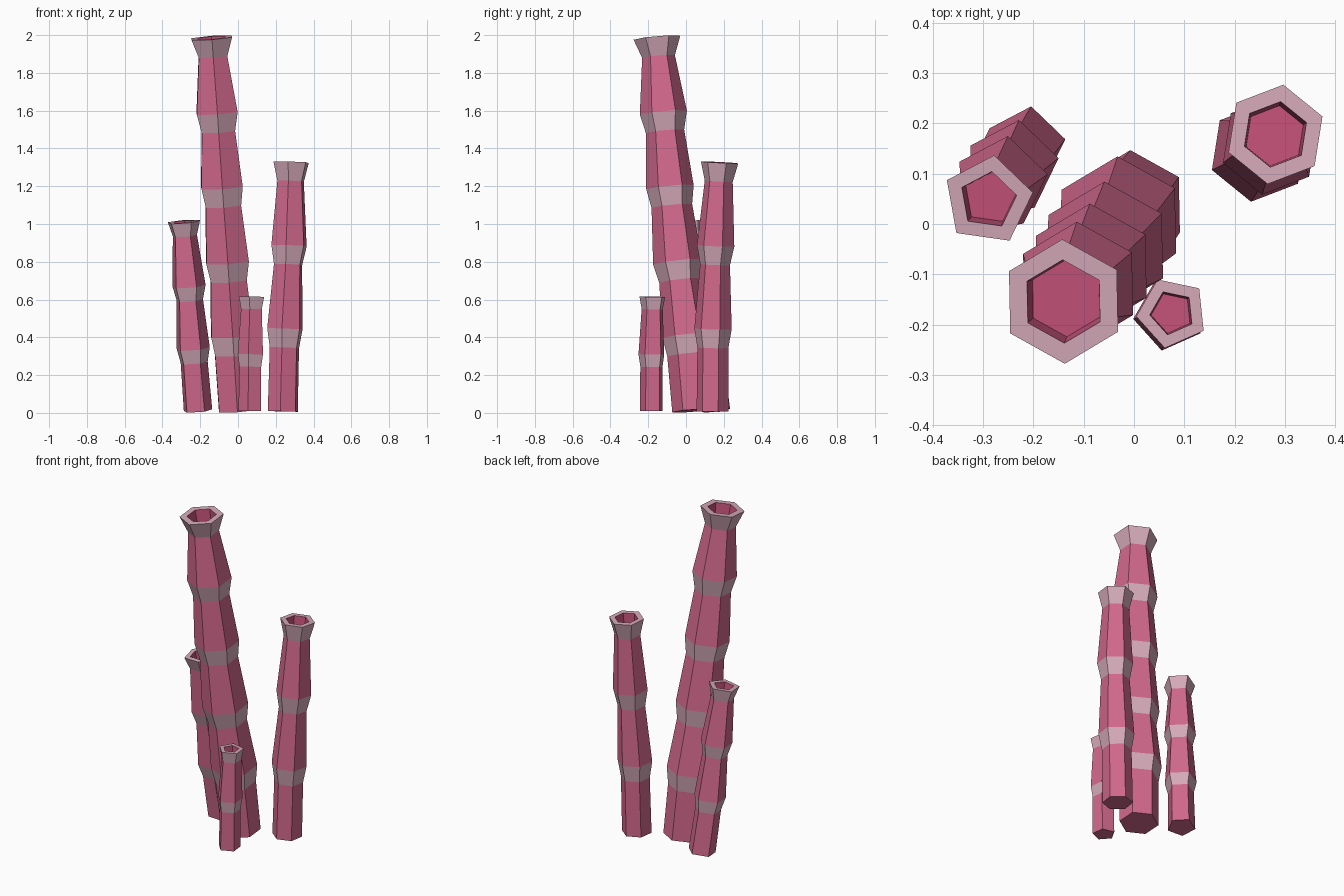
import bpy, bmesh, math
from mathutils import Vector

if "Cube" in bpy.data.objects:
    bpy.data.objects.remove(bpy.data.objects["Cube"])


def material(name, rgb):
    m = bpy.data.materials.new(name)
    m.diffuse_color = (*rgb, 1)
    m.use_nodes = True
    m.node_tree.nodes["Principled BSDF"].inputs["Base Color"].default_value = m.diffuse_color
    return m


PINK = material("pink", (0.64, 0.14, 0.26))
PALE = material("pale pink", (0.66, 0.40, 0.48))
DEEP = material("deep pink", (0.56, 0.085, 0.19))


def tube(name, sides, angle, knots, neck, band, hole, depth):
    """Jointed tube. knots: (x, y, z, radius) of the base, each flared joint and the rim.
    neck: narrow radius under each flare, band: flare height."""
    bm = bmesh.new()
    pts = [Vector(k[:3]) for k in knots]

    def ring(c, d, r):
        q = Vector((0, 0, 1)).rotation_difference(d)
        vs = []
        for i in range(sides):
            a = math.radians(angle) + i * math.tau / sides
            vs.append(bm.verts.new(c + q @ Vector((r * math.cos(a), r * math.sin(a), 0))))
        return vs

    def bridge(a, b, mat):
        for i in range(sides):
            j = (i + 1) % sides
            bm.faces.new((a[i], a[j], b[j], b[i])).material_index = mat

    # closed foot
    prev = ring(pts[0], (pts[1] - pts[0]).normalized(), knots[0][3])
    bm.faces.new(prev[::-1]).material_index = 0
    # tapering segment followed by a pale flare
    for i in range(1, len(pts)):
        seg = (pts[i] - pts[i - 1]).normalized()
        nxt = pts[min(i + 1, len(pts) - 1)]
        d = (nxt - pts[i - 1]).normalized()
        low = ring(pts[i] - seg * band, d, neck[i - 1])
        high = ring(pts[i], d, knots[i][3])
        bridge(prev, low, 0)
        bridge(low, high, 1)
        prev = high
    # rim, inner wall and sunken floor
    inner = ring(pts[-1], d, hole)
    floor = ring(pts[-1] - d * depth, d, hole * 0.92)
    bridge(prev, inner, 1)
    bridge(inner, floor, 2)
    bm.faces.new(floor).material_index = 2

    me = bpy.data.meshes.new(name)
    bm.to_mesh(me)
    bm.free()
    for m in (PINK, PALE, DEEP):
        me.materials.append(m)
    ob = bpy.data.objects.new(name, me)
    bpy.context.collection.objects.link(ob)


tube("tall_tube", 6, 91,
     [(-0.005, 0.037, 0.012, 0.11), (-0.03, 0.005, 0.41, 0.13), (-0.056, -0.045, 0.80, 0.13),
      (-0.085, -0.085, 1.195, 0.126), (-0.111, -0.12, 1.59, 0.125), (-0.14, -0.154, 1.986, 0.124)],
     [0.113, 0.11, 0.108, 0.102, 0.087], 0.1, 0.083, 0.07)

tube("right_tube", 6, 21,
     [(0.237, 0.14, 0.008, 0.085), (0.248, 0.143, 0.445, 0.1), (0.27, 0.157, 0.885, 0.1),
      (0.281, 0.178, 1.326, 0.1)],
     [0.083, 0.08, 0.075], 0.1, 0.066, 0.06)

tube("left_tube", 5, 10,
     [(-0.215, 0.155, 0.012, 0.08), (-0.241, 0.115, 0.34, 0.093), (-0.263, 0.083, 0.67, 0.093),
      (-0.29, 0.047, 1.012, 0.091)],
     [0.076, 0.074, 0.068], 0.075, 0.058, 0.05)

tube("small_tube", 5, 42,
     [(0.066, -0.182, 0.01, 0.064), (0.07, -0.181, 0.31, 0.072), (0.076, -0.176, 0.615, 0.072)],
     [0.062, 0.059], 0.066, 0.045, 0.04)
